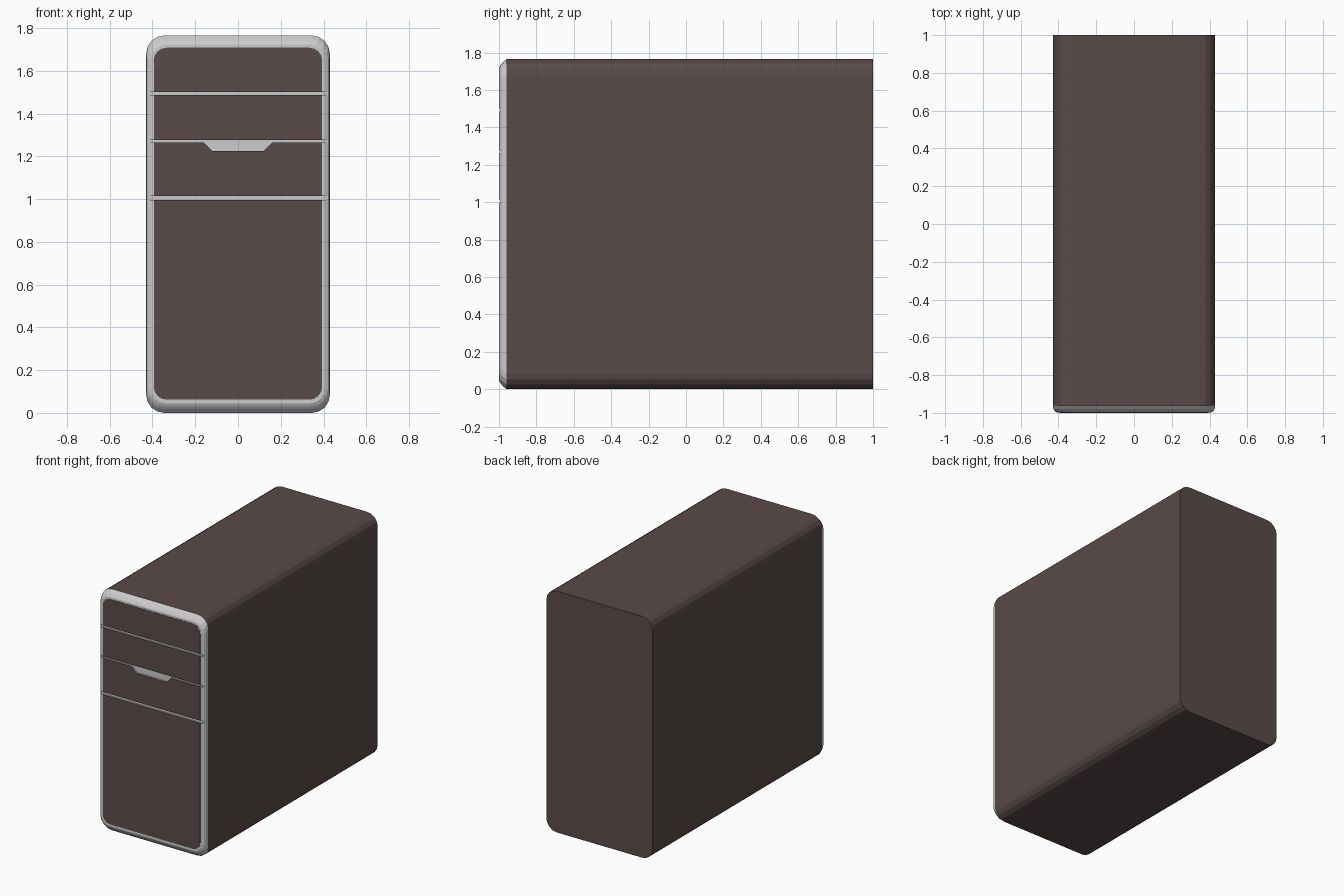
import bpy, bmesh, math

if "Cube" in bpy.data.objects:
    bpy.data.objects.remove(bpy.data.objects["Cube"])

dark = bpy.data.materials.new("dark_brown")
dark.diffuse_color = (0.10, 0.07, 0.067, 1)
dark.use_nodes = True
dark.node_tree.nodes["Principled BSDF"].inputs["Base Color"].default_value = dark.diffuse_color


def rounded_rect(hw, z0, z1, r, y, seg=4):
    """Rounded rectangle in the xz plane at depth y."""
    corners = [(hw - r, z1 - r, 0), (-hw + r, z1 - r, 90),
               (-hw + r, z0 + r, 180), (hw - r, z0 + r, 270)]
    pts = []
    for cx, cz, start in corners:
        for i in range(seg + 1):
            a = math.radians(start + 90 * i / seg)
            pts.append((cx + r * math.cos(a), y, cz + r * math.sin(a)))
    return pts


def add_loft(bm, sections):
    """Closed solid through matching sections."""
    rings = [[bm.verts.new(p) for p in s] for s in sections]
    n = len(rings[0])
    for a, b in zip(rings, rings[1:]):
        for i in range(n):
            j = (i + 1) % n
            bm.faces.new((a[i], a[j], b[j], b[i]))
    bm.faces.new(rings[0])
    bm.faces.new(rings[-1])


def make_solid(name, solids, material=None):
    bm = bmesh.new()
    for sections in solids:
        add_loft(bm, sections)
    bmesh.ops.recalc_face_normals(bm, faces=bm.faces)
    mesh = bpy.data.meshes.new(name)
    bm.to_mesh(mesh)
    bm.free()
    obj = bpy.data.objects.new(name, mesh)
    bpy.context.collection.objects.link(obj)
    if material:
        mesh.materials.append(material)
    return obj


# Main case
make_solid("case_body", [[rounded_rect(0.43, 0, 1.765, 0.085, y) for y in (-0.96, 1.0)]], dark)

# Front frame, stepping inwards towards the front
bezel = make_solid("front_bezel", [[
    rounded_rect(0.43, 0, 1.765, 0.085, -0.96),
    rounded_rect(0.427, 0.018, 1.747, 0.083, -0.98),
    rounded_rect(0.420, 0.031, 1.734, 0.078, -0.991),
    rounded_rect(0.406, 0.045, 1.722, 0.068, -0.9985),
]])

# Front panel skin
panel = make_solid("front_panel", [[rounded_rect(0.394, 0.062, 1.708, 0.06, y)
                                    for y in (-0.9975, -1.0)]], dark)

# Drive bay grooves, the middle one including the finger recess
W = 0.418
profiles = [
    [(-W, 1.486), (W, 1.486), (W, 1.502), (-W, 1.502)],
    [(-W, 1.264), (-0.16, 1.264), (-0.12, 1.224), (0.12, 1.224), (0.16, 1.264),
     (W, 1.264), (W, 1.276), (-W, 1.276)],
    [(-W, 0.996), (W, 0.996), (W, 1.015), (-W, 1.015)],
]
cutter = make_solid("groove_cutter", [[[(x, y, z) for x, z in p] for y in (-1.05, -0.988)]
                                      for p in profiles])
cutter.hide_render = True
cutter.hide_viewport = True
for obj in (bezel, panel):
    mod = obj.modifiers.new("grooves", 'BOOLEAN')
    mod.operation = 'DIFFERENCE'
    mod.solver = 'EXACT'
    mod.object = cutter
